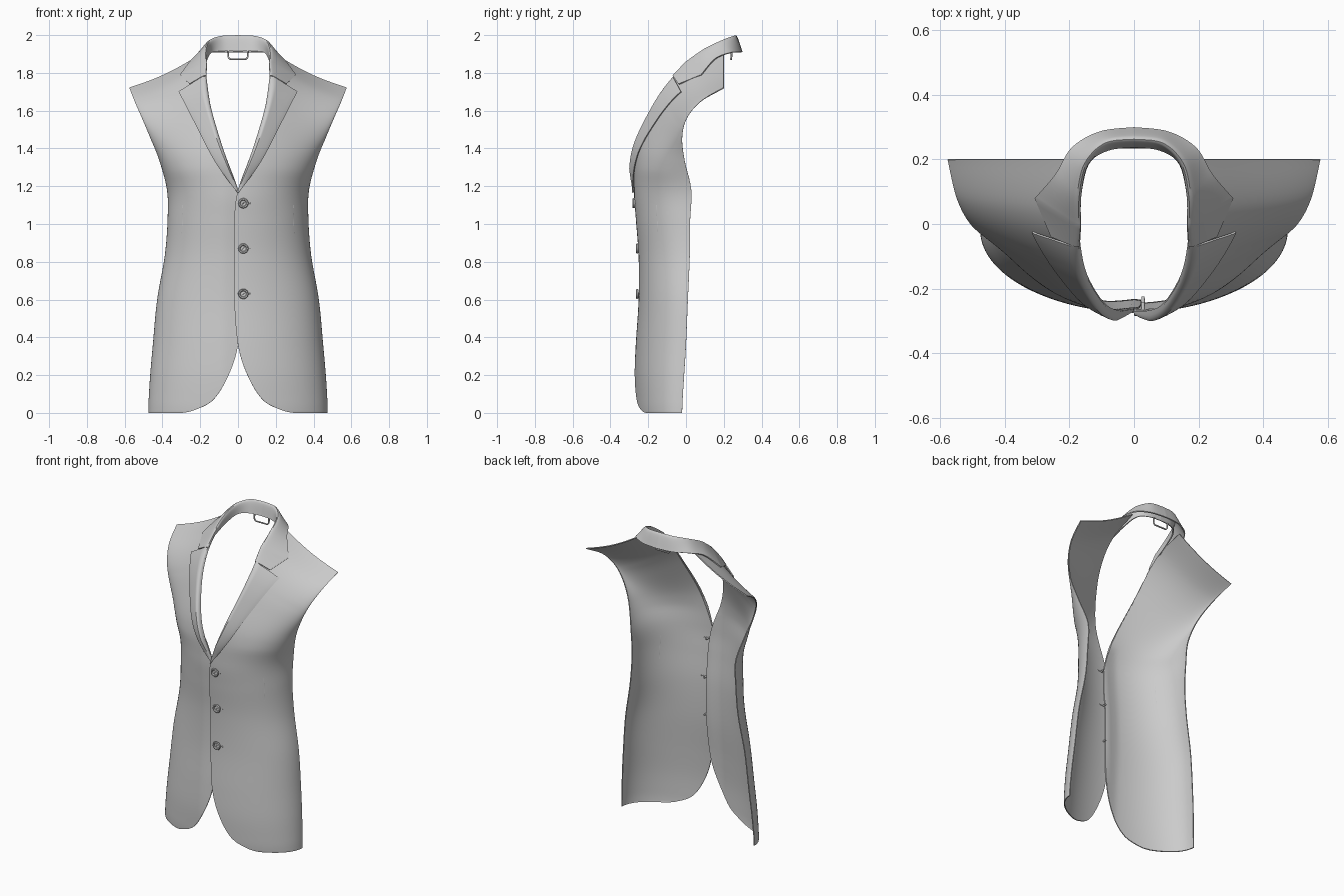
import bpy, bmesh, math
from mathutils import Vector
from mathutils.bvhtree import BVHTree

if "Cube" in bpy.data.objects:
    bpy.data.objects.remove(bpy.data.objects["Cube"])


def spline(keys, t):
    """Catmull-Rom through equal-length tuples, t in 0..1."""
    n = len(keys) - 1
    f = min(max(t, 0), 1) * n
    i = min(int(f), n - 1)
    f -= i
    p1, p2 = keys[i], keys[i + 1]
    p0 = keys[i - 1] if i else p1
    p3 = keys[i + 2] if i + 2 <= n else p2
    return [b + 0.5 * f * (c - a + f * (2*a - 5*b + 4*c - d + f * (3*(b - c) + d - a)))
            for a, b, c, d in zip(p0, p1, p2, p3)]


def finish(obj, angle=40):
    bpy.ops.object.select_all(action='DESELECT')
    obj.select_set(True)
    bpy.context.view_layer.objects.active = obj
    for m in list(obj.modifiers):
        bpy.ops.object.modifier_apply(modifier=m.name)
    bpy.ops.object.shade_smooth_by_angle(angle=math.radians(angle))


def sheet(name, rows, thick):
    """Grid of points turned into a thin cloth layer."""
    w = len(rows[0])
    verts = [p for r in rows for p in r]
    faces = [(j*w + i, j*w + i + 1, (j+1)*w + i + 1, (j+1)*w + i)
             for j in range(len(rows) - 1) for i in range(w - 1)]
    me = bpy.data.meshes.new(name)
    me.from_pydata(verts, [], faces)
    bm = bmesh.new()
    bm.from_mesh(me)
    bmesh.ops.remove_doubles(bm, verts=bm.verts, dist=1e-5)
    bmesh.ops.recalc_face_normals(bm, faces=bm.faces)
    bm.to_mesh(me)
    bm.free()
    obj = bpy.data.objects.new(name, me)
    bpy.context.collection.objects.link(obj)
    mod = obj.modifiers.new("thickness", 'SOLIDIFY')
    mod.thickness, mod.offset = thick, 0
    finish(obj)
    return BVHTree.FromPolygons(verts, faces)


def tube(name, pts, radius):
    cu = bpy.data.curves.new(name, 'CURVE')
    cu.dimensions = '3D'
    cu.bevel_depth, cu.bevel_resolution = radius, 2
    cu.use_fill_caps = True
    sp = cu.splines.new('POLY')
    sp.points.add(len(pts) - 1)
    for q, p in zip(sp.points, pts):
        q.co = (*p, 1)
    bpy.context.collection.objects.link(bpy.data.objects.new(name, cu))


# Front panel rows: inner z, inner x, outer z, outer x, outer y, centre y
PANEL = [(0, .30, 0, .472, -.02, -.262), (.015, .23, .015, .472, -.02, -.265),
         (.07, .13, .07, .47, -.018, -.268), (.2, .05, .2, .462, -.01, -.27),
         (.36, .0, .36, .448, 0, -.263), (.6, -.02, .6, .425, .01, -.248),
         (.83, -.02, .83, .385, .02, -.248), (1.02, -.02, 1.02, .37, .022, -.262),
         (1.18, 0, 1.18, .373, .028, -.272), (1.4, .08, 1.34, .415, -.008, -.262),
         (1.6, .14, 1.46, .463, -.02, -.18), (1.75, .165, 1.56, .505, .005, -.085),
         (1.85, .172, 1.65, .545, .08, .03), (1.91, .178, 1.72, .575, .2, .2)]
# Lapel rows: roll line x, z and outer edge x, z
LAPEL = [(0, 1.18, .0, 1.165), (.08, 1.4, .118, 1.33), (.14, 1.6, .208, 1.5),
         (.163, 1.72, .277, 1.635), (.167, 1.79, .312, 1.70)]


def panel_row(t, side):
    zi, xi, zo, xo, yo, yf = spline(PANEL, t)
    a0 = math.asin(xi / xo)
    y0 = yo + (yf - yo) * math.cos(a0)
    flat = .55 * min(1, max(0, (zi - 1.3) / .4))   # shoulder area is flatter
    row = []
    for i in range(33):
        a = a0 + (math.pi / 2 - a0) * i / 32
        x = xo * math.sin(a)
        s = (x - xi) / (xo - xi)
        y = yo + (yf - yo) * math.cos(a)
        y += flat * (y0 + (yo - y0) * s - y)
        if side < 0 and zi < 1.3:      # under layer of the overlap
            y += .012 * max(0, 1 - abs(x) / .08)
        z = zi + (zo - zi) * s - .035 * flat * math.sin(math.pi * s)
        row.append(Vector((side * x, y, z)))
    return row


def on_panel(bvh, side, x, z, off):
    hit = bvh.ray_cast(Vector((side * x, -1, z)), Vector((0, 1, 0)))[0]
    if hit is None:
        hit = bvh.find_nearest(Vector((side * x, -.05 if z > 1.6 else -.2, z)))[0]
    return Vector((side * x, hit.y - off, z))


for side, label in ((-1, "right"), (1, "left")):
    # Body panel
    bvh = sheet(label + "_front_panel", [panel_row(j / 104, side) for j in range(105)], .006)

    # Lapel rolled back onto the panel
    rows = []
    for j in range(41):
        rx, rz, ox, oz = spline(LAPEL, j / 40)
        k = min(1, j / 6)
        row = []
        for i in range(17):
            u = (i / 16) ** 1.4
            off = .003 + .028 * k * min(1, (u / .2) ** .5) * (1 - u) ** .8 + .007 * u
            row.append(on_panel(bvh, side, rx + .002 + (ox - rx) * u, rz + (oz - rz) * u, off))
        rows.append(row)
    sheet(label + "_lapel", rows, .006)
    # Waist dart stitching
    tube(label + "_dart", [on_panel(bvh, side, .295 - .004 * i / 6, .95 + .025 * i, 0)
                           for i in range(7)], .0035)

# Collar sections: stand bottom, crest, outer edge (centre back to collar tip)
tip = on_panel(bvh, 1, .305, 1.788, .012)
COLLAR = [(0, .24, 1.915, 0, .262, 1.996, 0, .296, 1.91),
          (.08, .23, 1.915, .09, .25, 1.992, .105, .283, 1.91),
          (.14, .19, 1.908, .153, .187, 1.968, .19, .235, 1.906),
          (.165, .10, 1.872, .175, .09, 1.92, .24, .155, 1.874),
          (*on_panel(bvh, 1, .174, 1.83, .002), .177, .0, 1.852, *tip)]
# Gorge seam where the collar meets the lapel
GORGE = (*on_panel(bvh, 1, .170, 1.775, .002), *on_panel(bvh, 1, .180, 1.783, .026),
         *on_panel(bvh, 1, .255, 1.74, .016))


def collar_row(s, side):
    pts = [s[0:3], s[3:6], s[6:9]]
    return [Vector((side * p[0], p[1], p[2])) for p in (spline(pts, i / 16) for i in range(17))]


secs = [spline(COLLAR, j / 32) for j in range(33)]
secs += [[a + (b - a) * k / 6 for a, b in zip(COLLAR[-1], GORGE)] for k in range(1, 7)]
sheet("collar", [collar_row(s, -1) for s in secs[:0:-1]] + [collar_row(s, 1) for s in secs], .007)

# Buttons: turned disc with rim, shank, thread and buttonhole
PROFILE = [(0, -.007), (.014, -.007), (.018, -.012), (.024, -.012), (.027, -.007),
           (.024, 0), (.006, .002), (.005, .028), (0, .028)]
for n, (z, y) in enumerate(((1.11, -.271), (.87, -.252), (.63, -.252))):
    bm = bmesh.new()
    vs = [bm.verts.new((r, d, 0)) for r, d in PROFILE]
    es = [bm.edges.new(e) for e in zip(vs, vs[1:])]
    bmesh.ops.spin(bm, geom=vs + es, cent=(0, 0, 0), axis=(0, 1, 0), angle=2 * math.pi, steps=24)
    bmesh.ops.remove_doubles(bm, verts=bm.verts, dist=1e-5)
    bmesh.ops.recalc_face_normals(bm, faces=bm.faces)
    me = bpy.data.meshes.new("button")
    bm.to_mesh(me)
    bm.free()
    ob = bpy.data.objects.new("button_%d" % (n + 1), me)
    ob.location = (.028, y, z)
    bpy.context.collection.objects.link(ob)
    finish(ob, 30)
    tube("button_thread", [(.022, y - .009, z - .006), (.034, y - .009, z + .006)], .002)
    tube("buttonhole", [(-.002, y + .003, z), (.066, y + .006, z)], .004)

# Hanging loop inside the collar
tube("hanger_loop", [(-.052, .243, 1.915), (-.052, .24, 1.885), (-.042, .239, 1.872), (.042, .239, 1.872),
                     (.052, .24, 1.885), (.052, .243, 1.915)], .005)
